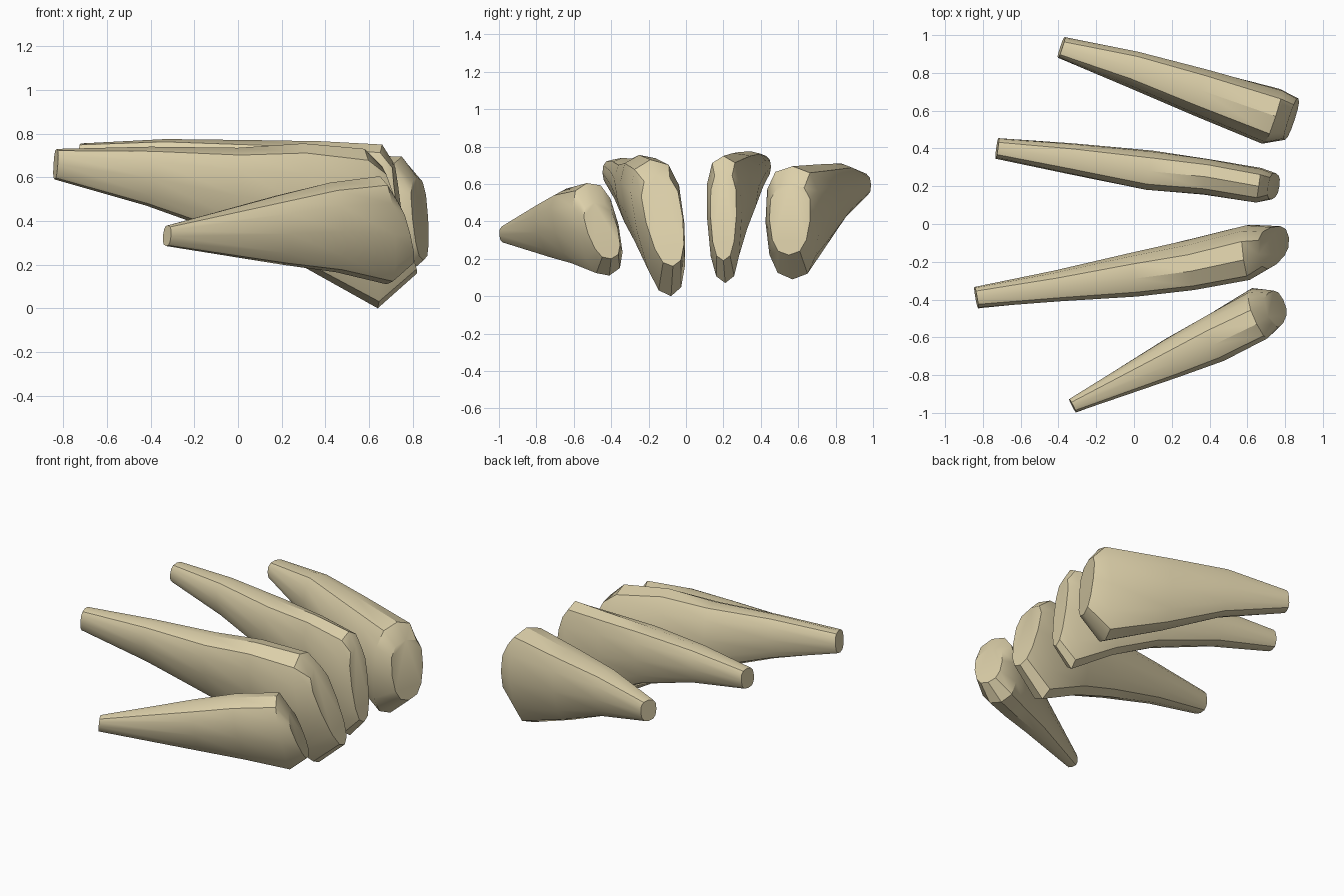
import bpy, bmesh, math
from mathutils import Vector

mat = bpy.data.materials.new("bone")
mat.diffuse_color = (0.72, 0.63, 0.40, 1)
SIDES = 12


def spow(v, p):
    return math.copysign(abs(v) ** p, v)


def bone(name, rings):
    """Loft rounded sections; ring = top xyz, bottom xyz, half width at top, at bottom."""
    bm = bmesh.new()
    first, last = rings[0], rings[-2]
    axis = Vector(last[:3]) + Vector(last[3:6]) - Vector(first[:3]) - Vector(first[3:6])
    loops = []
    for r in rings:
        top, bot = Vector(r[:3]), Vector(r[3:6])
        up = (top - bot) / 2
        side = up.cross(axis).normalized()
        loop = []
        for i in range(SIDES):
            a = 2 * math.pi * i / SIDES
            c, s = spow(math.cos(a), 0.75), spow(math.sin(a), 0.8)
            w = r[7] + (r[6] - r[7]) * (s + 1) / 2
            loop.append(bm.verts.new((top + bot) / 2 + up * s + side * c * w))
        loops.append(loop)
    for l0, l1 in zip(loops, loops[1:]):
        for i in range(SIDES):
            j = (i + 1) % SIDES
            bm.faces.new((l0[i], l0[j], l1[j], l1[i]))
    bm.faces.new(loops[0][::-1])
    bm.faces.new(loops[-1])
    bmesh.ops.recalc_face_normals(bm, faces=bm.faces)
    me = bpy.data.meshes.new(name)
    bm.to_mesh(me)
    bm.free()
    me.materials.append(mat)
    ob = bpy.data.objects.new(name, me)
    bpy.context.collection.objects.link(ob)
    bpy.ops.object.select_all(action='DESELECT')
    ob.select_set(True)
    bpy.context.view_layer.objects.active = ob
    bpy.ops.object.shade_smooth_by_angle(angle=math.radians(35))


# front outer bone
bone("front_outer_bone", [
    (-0.32, -0.965, 0.38, -0.33, -0.96, 0.285, 0.04, 0.04),
    (0.20, -0.74, 0.52, 0.20, -0.67, 0.20, 0.11, 0.09),
    (0.42, -0.64, 0.575, 0.45, -0.55, 0.165, 0.135, 0.11),
    (0.65, -0.53, 0.605, 0.68, -0.41, 0.11, 0.13, 0.12),
    (0.71, -0.49, 0.50, 0.79, -0.40, 0.20, 0.10, 0.08)])

# front inner bone
bone("front_inner_bone", [
    (-0.83, -0.39, 0.73, -0.84, -0.39, 0.59, 0.06, 0.055),
    (-0.40, -0.34, 0.74, -0.42, -0.31, 0.47, 0.09, 0.07),
    (0.00, -0.29, 0.735, 0.00, -0.23, 0.32, 0.13, 0.09),
    (0.30, -0.25, 0.755, 0.30, -0.16, 0.19, 0.145, 0.10),
    (0.58, -0.19, 0.73, 0.64, -0.08, 0.00, 0.16, 0.10),
    (0.66, -0.16, 0.65, 0.82, -0.07, 0.16, 0.12, 0.08)])

# back inner bone
bone("back_inner_bone", [
    (-0.72, 0.40, 0.755, -0.73, 0.40, 0.63, 0.055, 0.055),
    (-0.33, 0.345, 0.775, -0.33, 0.345, 0.54, 0.09, 0.075),
    (0.08, 0.28, 0.77, 0.08, 0.29, 0.40, 0.12, 0.09),
    (0.38, 0.25, 0.765, 0.38, 0.25, 0.25, 0.11, 0.08),
    (0.66, 0.20, 0.75, 0.66, 0.21, 0.07, 0.105, 0.08),
    (0.71, 0.20, 0.67, 0.77, 0.20, 0.19, 0.08, 0.06)])

# back outer bone
bone("back_outer_bone", [
    (-0.38, 0.93, 0.66, -0.39, 0.94, 0.53, 0.06, 0.055),
    (0.00, 0.83, 0.71, 0.00, 0.80, 0.41, 0.105, 0.09),
    (0.35, 0.71, 0.705, 0.35, 0.68, 0.24, 0.14, 0.11),
    (0.75, 0.57, 0.695, 0.70, 0.57, 0.09, 0.165, 0.14),
    (0.82, 0.56, 0.60, 0.85, 0.55, 0.22, 0.13, 0.10)])
